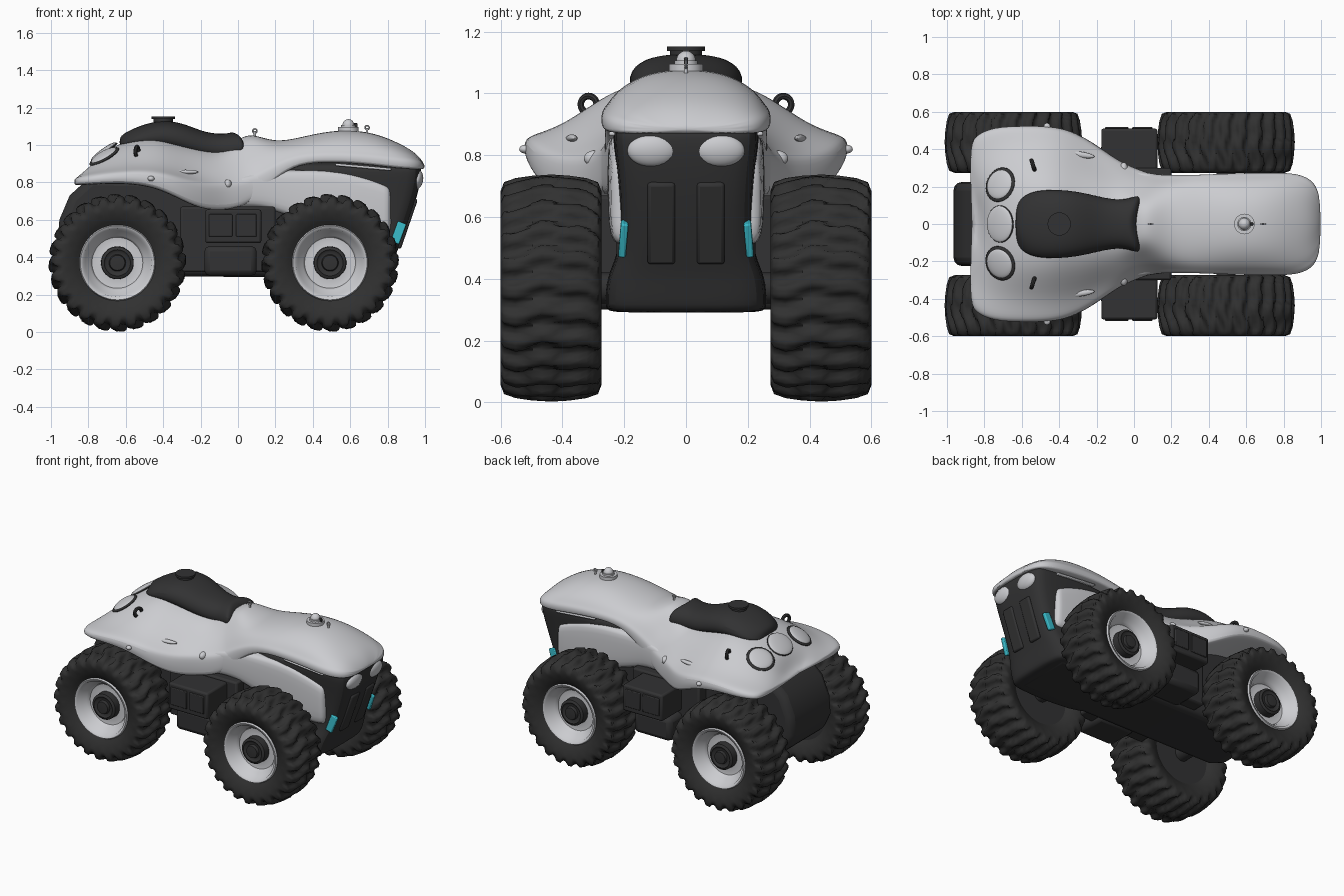
import bpy, bmesh, math
from mathutils import Vector

cube = bpy.data.objects.get("Cube")
if cube:
    bpy.data.objects.remove(cube, do_unlink=True)


def material(name, *rgb):
    m = bpy.data.materials.new(name)
    m.use_nodes = True
    m.diffuse_color = (*rgb, 1)
    m.node_tree.nodes["Principled BSDF"].inputs["Base Color"].default_value = (*rgb, 1)
    return m


PALE = material("pale grey paint", .60, .605, .63)
DARK = material("dark plastic", .032, .032, .033)
RUBBER = material("tyre rubber", .03, .03, .03)
CYAN = material("cyan light", .04, .48, .57)


def finish(ob, mat, smooth=40):
    ob.data.materials.clear()
    ob.data.materials.append(mat)
    bpy.ops.object.select_all(action='DESELECT')
    bpy.context.view_layer.objects.active = ob
    ob.select_set(True)
    bpy.ops.object.shade_smooth_by_angle(angle=math.radians(smooth))
    return ob


def from_rings(name, rings, mat, loop=False, subsurf=0, smooth=40):
    """Skin a list of closed rings."""
    bm = bmesh.new()
    vs = [[bm.verts.new(p) for p in r] for r in rings]
    n = len(rings[0])
    pairs = list(zip(vs, vs[1:])) + ([(vs[-1], vs[0])] if loop else [])
    for a, b in pairs:
        for i in range(n):
            j = (i + 1) % n
            bm.faces.new((a[i], a[j], b[j], b[i]))
    if not loop:
        bm.faces.new(vs[0])
        bm.faces.new(vs[-1])
    bmesh.ops.recalc_face_normals(bm, faces=bm.faces)
    me = bpy.data.meshes.new(name)
    bm.to_mesh(me)
    bm.free()
    ob = bpy.data.objects.new(name, me)
    bpy.context.collection.objects.link(ob)
    if subsurf:
        s = ob.modifiers.new("smooth", 'SUBSURF')
        s.levels = s.render_levels = subsurf
    return finish(ob, mat, smooth)


def mirrored(half):
    return half + [(x, -y, z) for x, y, z in reversed(half[1:-1])]


def box(name, x, y, z, mat, bevel=.012):
    bpy.ops.mesh.primitive_cube_add(size=1, location=[sum(a) / 2 for a in (x, y, z)])
    ob = bpy.context.object
    ob.name = name
    ob.scale = [abs(a[1] - a[0]) for a in (x, y, z)]
    bpy.ops.object.transform_apply(location=False, rotation=False)
    b = ob.modifiers.new("bevel", 'BEVEL')
    b.width, b.segments = bevel, 2
    return finish(ob, mat)


def ball(name, loc, scale, mat, rot=(0, 0, 0)):
    bpy.ops.mesh.primitive_uv_sphere_add(segments=24, ring_count=12, radius=1, location=loc, rotation=rot)
    ob = bpy.context.object
    ob.name, ob.scale = name, scale
    return finish(ob, mat)


def disc(name, loc, r, h, mat, axis='Z'):
    rot = (math.pi / 2, 0, 0) if axis == 'Y' else (0, 0, 0)
    bpy.ops.mesh.primitive_cylinder_add(vertices=32, radius=r, depth=h, location=loc, rotation=rot)
    bpy.context.object.name = name
    return finish(bpy.context.object, mat)


def ring(name, loc, r, t, mat, rot):
    bpy.ops.mesh.primitive_torus_add(major_radius=r, minor_radius=t, major_segments=20,
                                     minor_segments=8, location=loc, rotation=rot)
    bpy.context.object.name = name
    return finish(bpy.context.object, mat)


# Body shell: x, top, shoulder width, shoulder z, edge width, edge z, bottom
shell_rings = []
for x, zt, ws, zs, w, ze, zb in (
        (-.885, .82, .15, .825, .41, .81, .785), (-.85, .87, .2, .865, .475, .825, .785),
        (-.75, .95, .25, .92, .52, .845, .79), (-.6, 1.03, .27, .98, .525, .86, .795),
        (-.45, 1.06, .27, 1.0, .525, .86, .775), (-.33, 1.02, .26, .96, .50, .83, .72),
        (-.2, .99, .24, .92, .425, .79, .655), (-.08, .97, .21, .90, .335, .79, .65),
        (.03, 1.06, .16, .95, .29, .8, .67), (.1, 1.055, .17, .98, .265, .84, .72),
        (.2, 1.02, .19, .98, .262, .9, .82), (.32, 1.04, .2, 1.0, .262, .95, .90),
        (.5, 1.085, .2, 1.03, .27, .96, .91), (.7, 1.08, .21, 1.02, .275, .95, .895),
        (.85, 1.02, .21, .98, .275, .93, .875), (.95, .965, .17, .945, .245, .915, .87),
        (1.0, .90, .1, .895, .16, .89, .87)):
    flare = .3 if x < -.15 else .5
    half = [(0, zt), (ws * .6, zt - .012), (ws, zs), ((ws + w) / 2, ze + flare * (zs - ze)),
            (w * .94, ze + .008), (w, ze - .008), (w, zb + .008), (w * .94, zb), (w * .7, zb), (0, zb)]
    notch = .06 if x < -.8 else 0
    shell_rings.append(mirrored([(x + notch * max(0, 1 - y / .33), y, z) for y, z in half]))
shell = from_rings("body_shell", shell_rings, PALE, subsurf=2, smooth=60)

# Side panels under the front cowl
from_rings("side_panel", [
    mirrored([(x, 0, zt), (x, w * .93, zt), (x, w, zt - .02), (x, w, zb + .03), (x, w * .9, zb), (x, 0, zb)])
    for x, w, zt, zb in ((-.17, .3, .78, .655), (-.1, .3, .8, .655), (.02, .285, .84, .66), (.15, .262, .865, .66),
                         (.3, .255, .87, .6), (.5, .255, .87, .55), (.65, .255, .845, .5),
                         (.8, .245, .79, .50), (.825, .24, .77, .52))], PALE, subsurf=2, smooth=60)

# Sloping dark nose mask, skinned upwards
from_rings("nose_mask", [
    mirrored([(.15, 0, z), (.15, w, z), (xf - .1, w, z), (xf - .02, w * .93, z), (xf, w * .5, z), (xf, 0, z)])
    for z, xf, w in ((.29, .79, .25), (.30, .81, .265), (.41, .84, .26), (.47, .868, .222), (.6, .918, .214),
                     (.75, .965, .225), (.86, .985, .24), (.92, .97, .235))], DARK, subsurf=2, smooth=60)
for s in (1, -1):
    rib = box("nose_rib", (-.012, .012), (s * .035, s * .125), (-.14, .14), DARK, .011)
    rib.location = (.905, s * .08, .58)
    rib.rotation_euler.y = math.radians(19)
    ball("headlight", (.958, s * .11, .815), (.032, .08, .053), PALE, (0, .15, 0))
    strip = box("cyan_strip", (-.024, .024), (-.012, .012), (-.058, .058), CYAN, .006)
    strip.location = (.858, s * .203, .53)
    strip.rotation_euler = (s * .08, math.radians(20), 0)
    blade = box("intake_blade", (-.15, .15), (-.012, .012), (-.007, .007), PALE, .006)
    blade.location = (.67, s * .238, .882)
    blade.rotation_euler.y = math.radians(5)

# Chassis belly and rounded tail, a side profile pulled to width
profile = [(-.79, .83), (-.9, .73), (-.955, .6), (-.965, .47), (-.91, .35), (-.78, .30),
           (.77, .29), (.8, .4), (.78, .6), (.5, .8)]
chassis = from_rings("chassis", [[(x, y, z) for x, z in profile] for y in (-.225, .225)], DARK)
bev = chassis.modifiers.new("bevel", 'BEVEL')
bev.width, bev.segments = .045, 3

# Side lockers and steps
for s in (1, -1):
    box("locker_back", (-.31, .2), (s * .15, s * .3), (.32, .67), DARK)
    box("locker", (-.175, .125), (s * .2, s * .51), (.475, .655), DARK)
    box("side_step", (-.18, .1), (s * .2, s * .43), (.30, .46), DARK, .03)
    for x0, x1 in ((-.155, -.03), (-.01, .1)):
        box("locker_door", (x0, x1), (s * .505, s * .518), (.51, .63), DARK, .005)

# Seat with a notched front edge and a filler cap
seat_rings = []
for x, zt, w, zb in ((-.635, 1.045, .09, 1.0), (-.6, 1.07, .15, 1.0), (-.53, 1.105, .185, .99),
                     (-.4, 1.14, .19, .99), (-.28, 1.115, .175, .96), (-.17, 1.065, .145, .93),
                     (-.06, 1.06, .128, .92), (.01, 1.075, .155, .93), (.045, 1.055, .155, .95)):
    half = [(0, zt), (w * .6, zt - .008), (w, zt - .05), (w, zb), (0, zb)]
    notch = .05 if x > 0 else 0
    seat_rings.append(mirrored([(x - notch * (1 - y / w), y, z) for y, z in half]))
from_rings("seat", seat_rings, DARK, subsurf=2, smooth=60)
disc("filler_cap", (-.4, 0, 1.135), .052, .03, DARK)
disc("filler_cap_lip", (-.4, 0, 1.145), .062, .014, DARK)

# Fittings seated on the shell surface
bpy.context.view_layer.update()
surface = shell.evaluated_get(bpy.context.evaluated_depsgraph_get())


def on_shell(x, y):
    hit, loc, normal, _ = surface.ray_cast(Vector((x, y, 2)), Vector((0, 0, -1)))
    return loc, normal


for y in (-.21, 0, .21):
    loc, normal = on_shell(-.715, y)
    rot = normal.to_track_quat('Z', 'Y').to_euler()
    ball("tail_lamp_rim", loc, (.095, .09, .014) if y else (.1, .088, .01), DARK, rot)
    ball("tail_lamp", loc + normal * .006, (.08, .076, .017) if y else (.097, .084, .017), PALE, rot)
for s in (1, -1):
    loc, _ = on_shell(-.54, s * .315)
    ring("lashing_hook", loc + Vector((0, 0, .012)), .027, .011, DARK, (math.pi / 2, 0, math.pi / 2 + s * .3))
    ball("side_knob", (-.055, s * .295, .79), (.022, .035, .026), PALE)
    ball("side_knob_stem", (-.055, s * .305, .755), (.01, .015, .03), PALE)
    ball("fender_button", (-.465, s * .52, .82), (.018, .02, .014), PALE)
    loc, normal = on_shell(-.28, s * .37)
    ball("fender_ridge", loc, (.07, .016, .012), PALE, (0, 0, s * -.15))
for x in (.09, .69):
    loc, _ = on_shell(x, 0)
    disc("pin", loc + Vector((0, 0, .01)), .006, .03, PALE)
    ring("pin_eye", loc + Vector((0, 0, .026)), .011, .004, PALE, (math.pi / 2, 0, 0))
loc, _ = on_shell(.59, 0)
disc("beacon_base", loc + Vector((0, 0, .008)), .055, .022, PALE)
disc("beacon_collar", loc + Vector((0, 0, .024)), .038, .014, PALE)
ball("beacon", loc + Vector((0, 0, .028)), (.032, .032, .034), PALE)
box("beacon_arm", (.59, .64), (-.007, .007), (loc.z + .01, loc.z + .04), DARK, .004)

# Wheels
LUGS = 24
N = LUGS * 10
EDGE = [(-.125, .2), (-.15, .24), (-.163, .285), (-.163, .315), (-.152, .343), (-.115, .356),
        (-.06, .364), (0, .368)]
EDGE += [(-y, r) for y, r in reversed(EDGE[:-1])]
TYRE = [EDGE[0]]
for p, q in zip(EDGE, EDGE[1:]):
    TYRE += [((p[0] + q[0]) / 2, (p[1] + q[1]) / 2), q]


def tyre_ring(cx, cy, cz, k):
    a = math.tau * k / N
    pts = []
    for y, r in TYRE:
        # chevron lugs fade out on the side walls
        wave = math.sin(LUGS * a + abs(y) * 17 + .8 * math.sin(y * 45))
        depth = .026 * max(0, min(1, (r - .265) / .07))
        rr = r - depth * max(0, min(1, .4 - 1.1 * wave))
        pts.append((cx + rr * math.cos(a), cy + y, cz + rr * math.sin(a)))
    return pts


def lathe(name, loc, s, prof, mat):
    rings = [[(loc[0] + r * math.cos(math.tau * k / 48), loc[1] + s * y, loc[2] + r * math.sin(math.tau * k / 48))
              for k in range(48)] for r, y in prof]
    return from_rings(name, rings, mat, smooth=60)


for cx in (-.645, .492):
    for s in (1, -1):
        c = (cx, s * .437, .37)
        from_rings("tyre", [tyre_ring(*c, k) for k in range(N)], RUBBER, loop=True, smooth=50)
        lathe("rim", c, s, [(.2, -.02), (.207, .12), (.198, .138), (.182, .132), (.172, .095),
                            (.146, .08), (.136, .055), (.1, .05), (.08, .055)], PALE)
        lathe("rim_back", c, s, [(.207, -.125), (.2, -.10), (.12, -.07), (.11, -.04), (.1, -.03)], DARK)
        lathe("hub", c, s, [(.088, .04), (.086, .1), (.07, .108), (.062, .1), (.045, .1), (.04, .118), (.015, .12)], DARK)
    disc("axle", (cx, 0, .37), .05, .84, DARK, 'Y')
